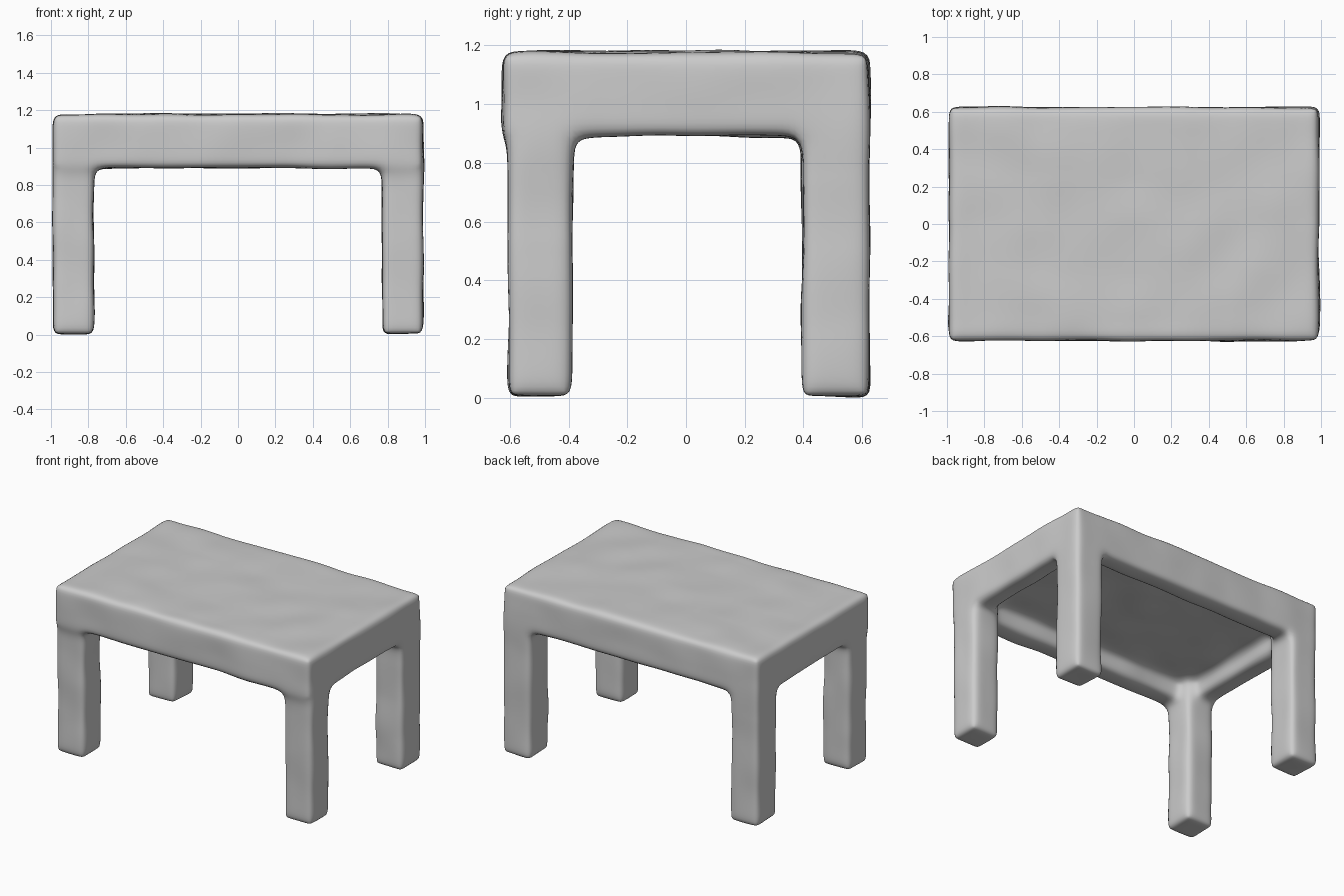
import bpy
import bmesh
from mathutils import Matrix, Vector, noise

cube = bpy.data.objects.get("Cube")
if cube:
    bpy.data.objects.remove(cube, do_unlink=True)

X, Y = 0.99, 0.625        # outer half sizes
TOP, APRON = 1.175, 0.885  # top surface and lower edge of the apron
UNDER = 1.0               # underside of the table top
LEG, RAIL = 0.22, 0.16    # leg width and apron thickness

bm = bmesh.new()


def box(low, high):
    low, high = Vector(low), Vector(high)
    matrix = Matrix.Translation((low + high) / 2) @ Matrix.Diagonal((high - low).to_4d())
    bmesh.ops.create_cube(bm, size=1, matrix=matrix)


# table top
box((-X, -Y, UNDER), (X, Y, TOP))

# apron rails and legs on each side, with the front legs set slightly back
for s in (-1, 1):
    x, y = sorted((s * X, s * (X - RAIL))), sorted((s * Y, s * (Y - RAIL)))
    box((x[0], -Y, APRON), (x[1], Y, TOP))
    box((-X, y[0], APRON), (X, y[1], TOP))
    lx = sorted((s * X, s * (X - LEG)))
    for outer, inner in ((-Y + 0.018, -Y + 0.018 + LEG), (Y, Y - LEG - 0.01)):
        ly = sorted((outer, inner))
        box((lx[0], ly[0], 0), (lx[1], ly[1], TOP))

mesh = bpy.data.meshes.new("table")
bm.to_mesh(mesh)
bm.free()
table = bpy.data.objects.new("table", mesh)
bpy.context.collection.objects.link(table)
bpy.context.view_layer.objects.active = table
table.select_set(True)

# fuse the parts and round every edge
remesh = table.modifiers.new("fuse", "REMESH")
remesh.mode = "VOXEL"
remesh.voxel_size = 0.02
soften = table.modifiers.new("soften", "SMOOTH")
soften.factor = 0.5
soften.iterations = 20
for name in ("fuse", "soften"):
    bpy.ops.object.modifier_apply(modifier=name)

# gentle hand-shaped unevenness
bm = bmesh.new()
bm.from_mesh(table.data)
bm.normal_update()
moves = [(v, v.normal * 0.009 * noise.noise(v.co * 4)) for v in bm.verts]
for v, move in moves:
    v.co += move

# rest on the ground
floor = min(v.co.z for v in bm.verts)
for v in bm.verts:
    v.co.z -= floor
for f in bm.faces:
    f.smooth = True
bm.to_mesh(table.data)
bm.free()

# plain grey
grey = bpy.data.materials.new("plain grey")
grey.use_nodes = True
colour = (0.6, 0.6, 0.6, 1)
grey.diffuse_color = colour
grey.node_tree.nodes["Principled BSDF"].inputs["Base Color"].default_value = colour
table.data.materials.clear()
table.data.materials.append(grey)
